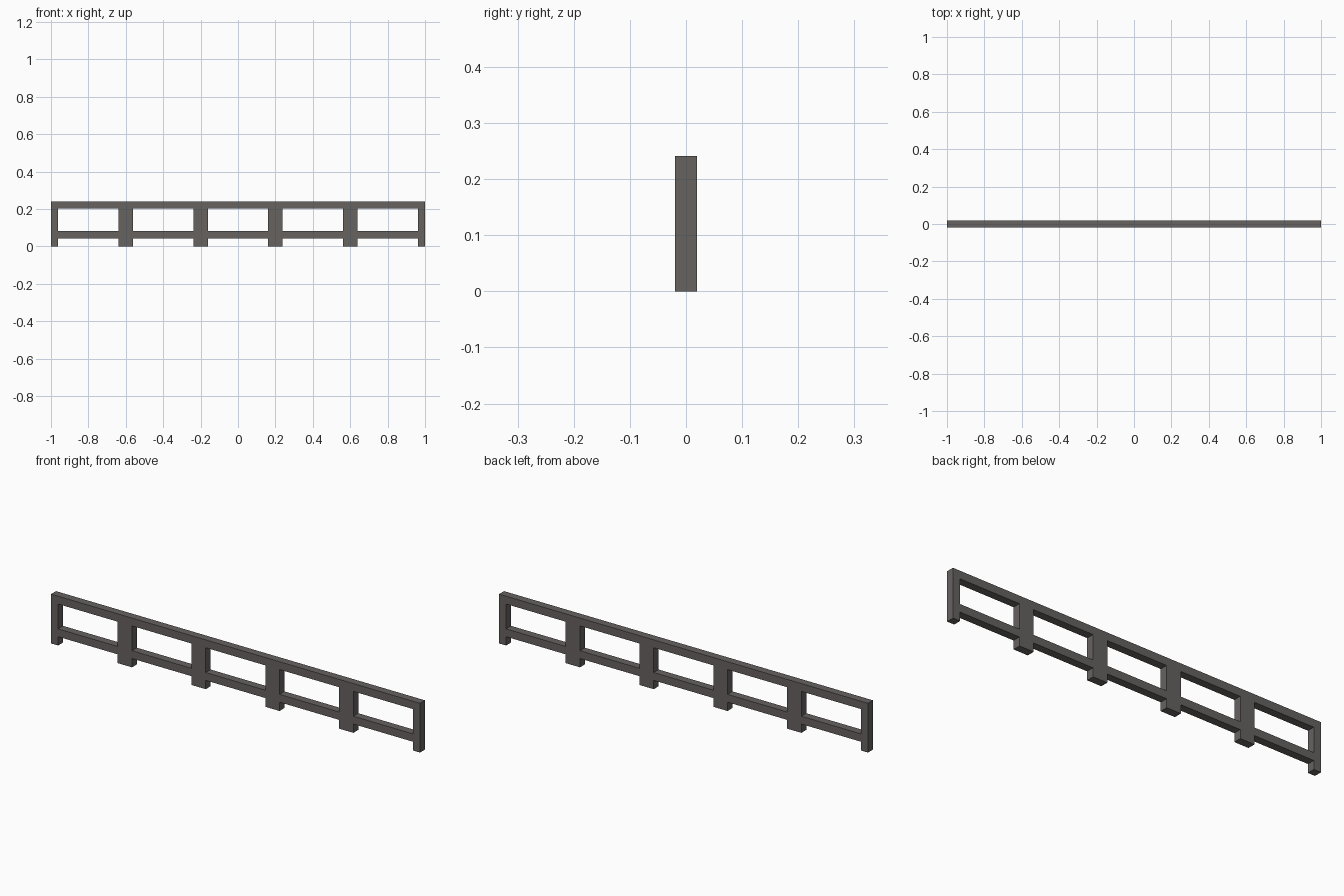
import bpy

cube = bpy.data.objects.get("Cube")
if cube:
    bpy.data.objects.remove(cube, do_unlink=True)

BAR = 0.0385      # thickness of every member
HEIGHT = 0.2415
BAY = 0.4
BAYS = 5
RAIL_Z = 0.043    # underside of the lower rails

paint = bpy.data.materials.new("warm grey")
paint.use_nodes = True
colour = (0.133, 0.122, 0.118, 1)
paint.diffuse_color = colour
paint.node_tree.nodes["Principled BSDF"].inputs["Base Color"].default_value = colour


def box(name, x0, x1, z0, z1):
    """Add a bar spanning the given x and z ranges, centred on y = 0."""
    bpy.ops.mesh.primitive_cube_add(size=1, location=((x0 + x1) / 2, 0, (z0 + z1) / 2))
    ob = bpy.context.object
    ob.name = ob.data.name = name
    ob.scale = (x1 - x0, BAR, z1 - z0)
    bpy.ops.object.transform_apply(location=False, rotation=False, scale=True)
    ob.data.materials.append(paint)
    return ob


# Top rail along the full length
top = HEIGHT - BAR
box("top_rail", -1, 1, top, HEIGHT)

# Posts: single at the ends, double width where bays meet
for i in range(BAYS + 1):
    x = -1 + i * BAY
    box(f"post_{i + 1}", max(-1, x - BAR), min(1, x + BAR), 0, top)

# Lower rail in each bay
for i in range(BAYS):
    x = -1 + i * BAY
    box(f"lower_rail_{i + 1}", x + BAR, x + BAY - BAR, RAIL_Z, RAIL_Z + BAR)
